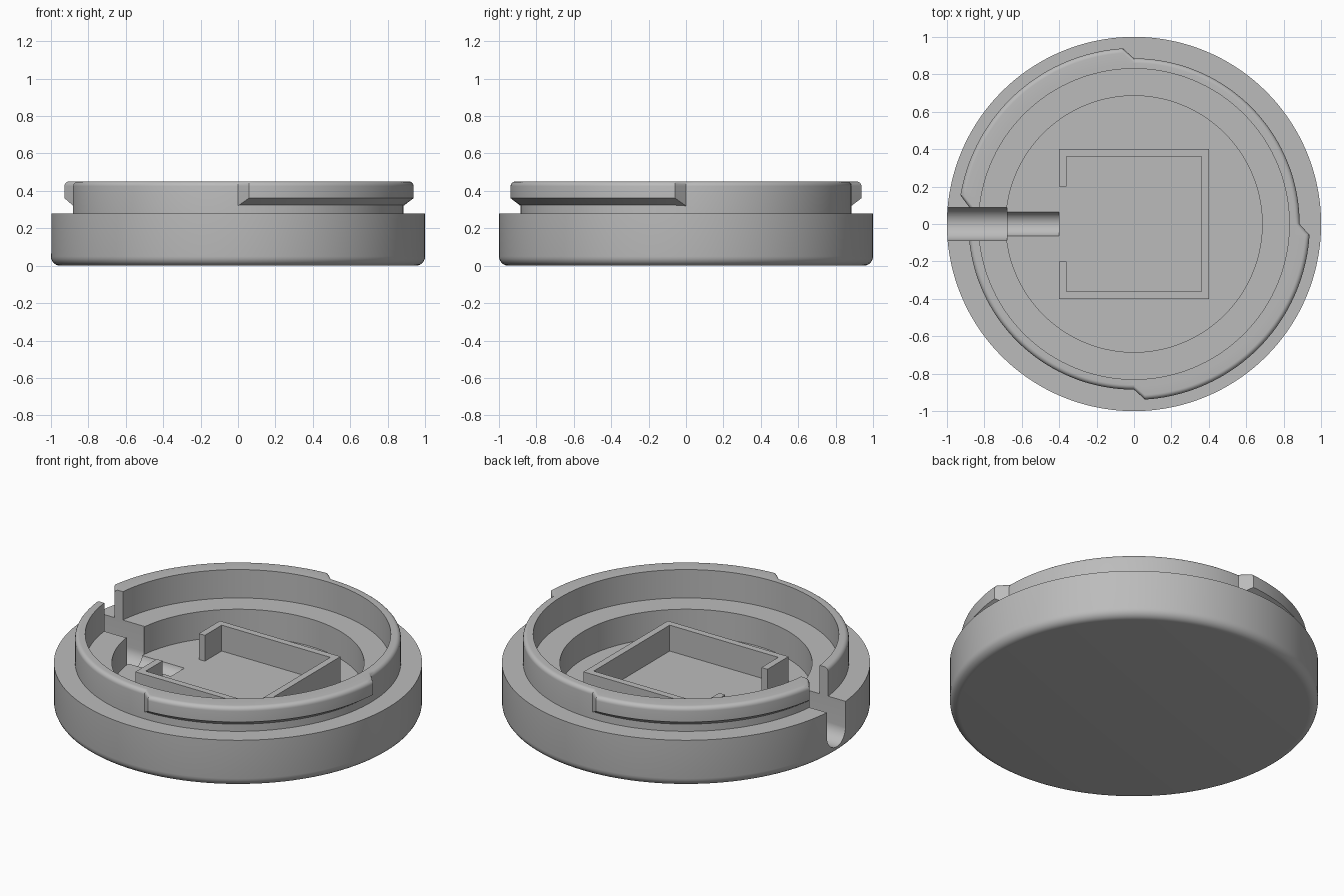
import bpy, bmesh
from math import pi, sin, cos, radians

if "Cube" in bpy.data.objects:
    bpy.data.objects.remove(bpy.data.objects["Cube"])

grey = bpy.data.materials.new("plain grey")
grey.use_nodes = True
COLOUR = (0.5, 0.5, 0.5, 1)
grey.diffuse_color = COLOUR
grey.node_tree.nodes["Principled BSDF"].inputs["Base Color"].default_value = COLOUR

SEG = 144
RIM, NECK, LUG = 1.0, 0.885, 0.94
LEDGE_Z, TOP_Z, FLOOR_Z = 0.28, 0.45, 0.115


def finish(bm, name):
    bmesh.ops.remove_doubles(bm, verts=bm.verts, dist=1e-5)
    bmesh.ops.recalc_face_normals(bm, faces=bm.faces)
    mesh = bpy.data.meshes.new(name)
    bm.to_mesh(mesh)
    bm.free()
    mesh.materials.append(grey)
    obj = bpy.data.objects.new(name, mesh)
    bpy.context.collection.objects.link(obj)
    return obj


def corner(cx, cz, r, start, end, n=6):
    """Points of a rounded profile corner."""
    angles = [radians(start + (end - start) * i / n) for i in range(n + 1)]
    return [(cx + r * cos(a), cz + r * sin(a)) for a in angles]


def lathe(name, profile):
    bm = bmesh.new()
    verts = [bm.verts.new((r, 0, z)) for r, z in profile]
    edges = [bm.edges.new(pair) for pair in zip(verts, verts[1:])]
    bmesh.ops.spin(bm, geom=verts + edges, cent=(0, 0, 0), axis=(0, 0, 1),
                   angle=2 * pi, steps=SEG)
    return finish(bm, name)


def prism(name, points, move):
    """Extrude a closed outline by the vector move."""
    bm = bmesh.new()
    face = bm.faces.new([bm.verts.new(p) for p in points])
    new = bmesh.ops.extrude_face_region(bm, geom=[face])["geom"]
    bmesh.ops.translate(bm, vec=move,
                        verts=[v for v in new if isinstance(v, bmesh.types.BMVert)])
    return finish(bm, name)


def lug(name, start, end, taper=3.6, steps=36):
    """Locking lug swept round the neck, its ends slanting into the wall."""
    bm = bmesh.new()
    inner = [start + taper + (end - start - 2 * taper) * i / steps for i in range(steps + 1)]
    stations = [(start, NECK)] + [(a, LUG) for a in inner] + [(end, NECK)]
    rings = []
    for angle, r in stations:
        a = radians(angle)
        under = 0.32 + (r - NECK) * 0.75
        section = [(0.855, 0.32), (NECK - 0.005, 0.32), (r, under)]
        section += corner(r - 0.025, TOP_Z - 0.025, 0.025, 0, 90) + [(0.855, TOP_Z)]
        rings.append([bm.verts.new((p * cos(a), p * sin(a), z)) for p, z in section])
    n = len(rings[0])
    for a, b in zip(rings, rings[1:]):
        for i in range(n):
            j = (i + 1) % n
            bm.faces.new((a[i], a[j], b[j], b[i]))
    bm.faces.new(rings[0])
    bm.faces.new(rings[-1])
    return finish(bm, name)


def channel(name, x0, x1, half, axis_z=0.13):
    """Round-bottomed slot cutter running along x."""
    outline = corner(0, axis_z, half, 180, 360, 20) + [(half, 0.6), (-half, 0.6)]
    return prism(name, [(x0, y, z) for y, z in outline], (x1 - x0, 0, 0))


def apply_boolean(target, other, operation):
    mod = target.modifiers.new(operation, 'BOOLEAN')
    mod.object, mod.operation, mod.solver = other, operation, 'EXACT'
    bpy.context.view_layer.objects.active = target
    bpy.ops.object.modifier_apply(modifier=mod.name)
    bpy.data.objects.remove(other)


# Turned body: rounded base, neck, ledge and round pocket
profile = [(0, 0)] + corner(RIM - 0.05, 0.05, 0.05, -90, 0)
profile += [(RIM, LEDGE_Z), (NECK, LEDGE_Z)]
profile += corner(NECK - 0.025, TOP_Z - 0.025, 0.025, 0, 90)
profile += [(0.83, TOP_Z), (0.83, LEDGE_Z), (0.685, LEDGE_Z), (0.685, FLOOR_Z), (0, FLOOR_Z)]
body = lathe("round_body", profile)

# Two locking lugs on opposite quarters
apply_boolean(body, lug("front_lug", -90, 0), 'UNION')
apply_boolean(body, lug("back_lug", 90, 174.2), 'UNION')

# Cable channel: wide through the wall, narrow into the floor
apply_boolean(body, channel("wide_channel", -1.1, -0.68, 0.088), 'DIFFERENCE')
apply_boolean(body, channel("narrow_channel", -0.72, -0.4, 0.066), 'DIFFERENCE')

# Square holder wall with an opening towards the channel
o, i, gap = 0.4, 0.36, 0.2
half = [(-o, gap), (-o, o), (o, o)]
inside = [(i, i), (-i, i), (-i, gap)]
outline = half + [(x, -y) for x, y in reversed(half)]
outline += [(x, -y) for x, y in reversed(inside)] + inside
holder = prism("square_holder", [(x, y, FLOOR_Z - 0.02) for x, y in outline],
               (0, 0, 0.27 - FLOOR_Z + 0.02))

# Smooth rounds, sharp edges
for obj in (body, holder):
    bpy.ops.object.select_all(action='DESELECT')
    obj.select_set(True)
    bpy.context.view_layer.objects.active = obj
    bpy.ops.object.shade_smooth_by_angle(angle=radians(30))
